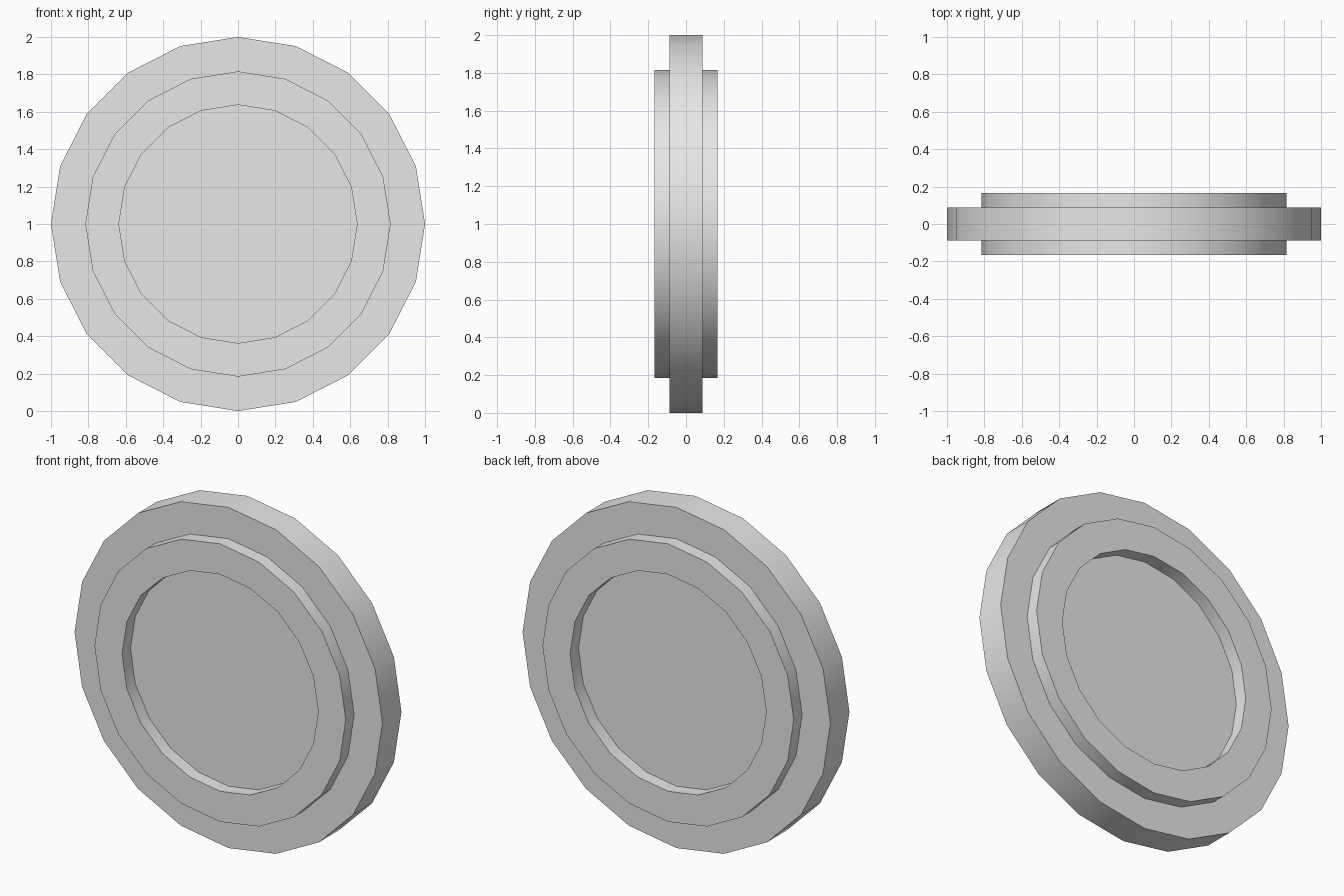
import bpy
import bmesh
import math

SIDES = 20
CENTRE_Z = 1.0

cube = bpy.data.objects.get("Cube")
if cube:
    bpy.data.objects.remove(cube, do_unlink=True)

# Plain grey material
grey = bpy.data.materials.new("light grey")
grey.use_nodes = True
colour = (0.8, 0.8, 0.8, 1)
grey.diffuse_color = colour
grey.node_tree.nodes["Principled BSDF"].inputs["Base Color"].default_value = colour

# Radius and y along the front half: recess edge, raised rim, outer flange
front = [(0.637, -0.088), (0.637, -0.166), (0.816, -0.166), (0.816, -0.088), (1.0, -0.088)]
profile = front + [(r, -y) for r, y in reversed(front)]


def lathe(name, profile, material):
    """Turn an open profile around the y axis and close both ends with flat caps."""
    bm = bmesh.new()
    rings = []
    for r, y in profile:
        angles = [math.tau * i / SIDES for i in range(SIDES)]
        rings.append([bm.verts.new((r * math.cos(a), y, r * math.sin(a))) for a in angles])
    for a, b in zip(rings, rings[1:]):
        for i in range(SIDES):
            j = (i + 1) % SIDES
            bm.faces.new((a[i], a[j], b[j], b[i]))
    bm.faces.new(rings[0])
    bm.faces.new(rings[-1])
    bmesh.ops.recalc_face_normals(bm, faces=bm.faces)
    mesh = bpy.data.meshes.new(name)
    bm.to_mesh(mesh)
    bm.free()
    mesh.materials.append(material)
    obj = bpy.data.objects.new(name, mesh)
    bpy.context.collection.objects.link(obj)
    return obj


# Flanged disc with a raised rim around a recess on both faces
disc = lathe("rimmed_disc", profile, grey)
disc.location.z = CENTRE_Z

# Smooth round walls, sharp rim edges
bpy.ops.object.select_all(action='DESELECT')
disc.select_set(True)
bpy.context.view_layer.objects.active = disc
bpy.ops.object.shade_smooth_by_angle(angle=math.radians(30))
